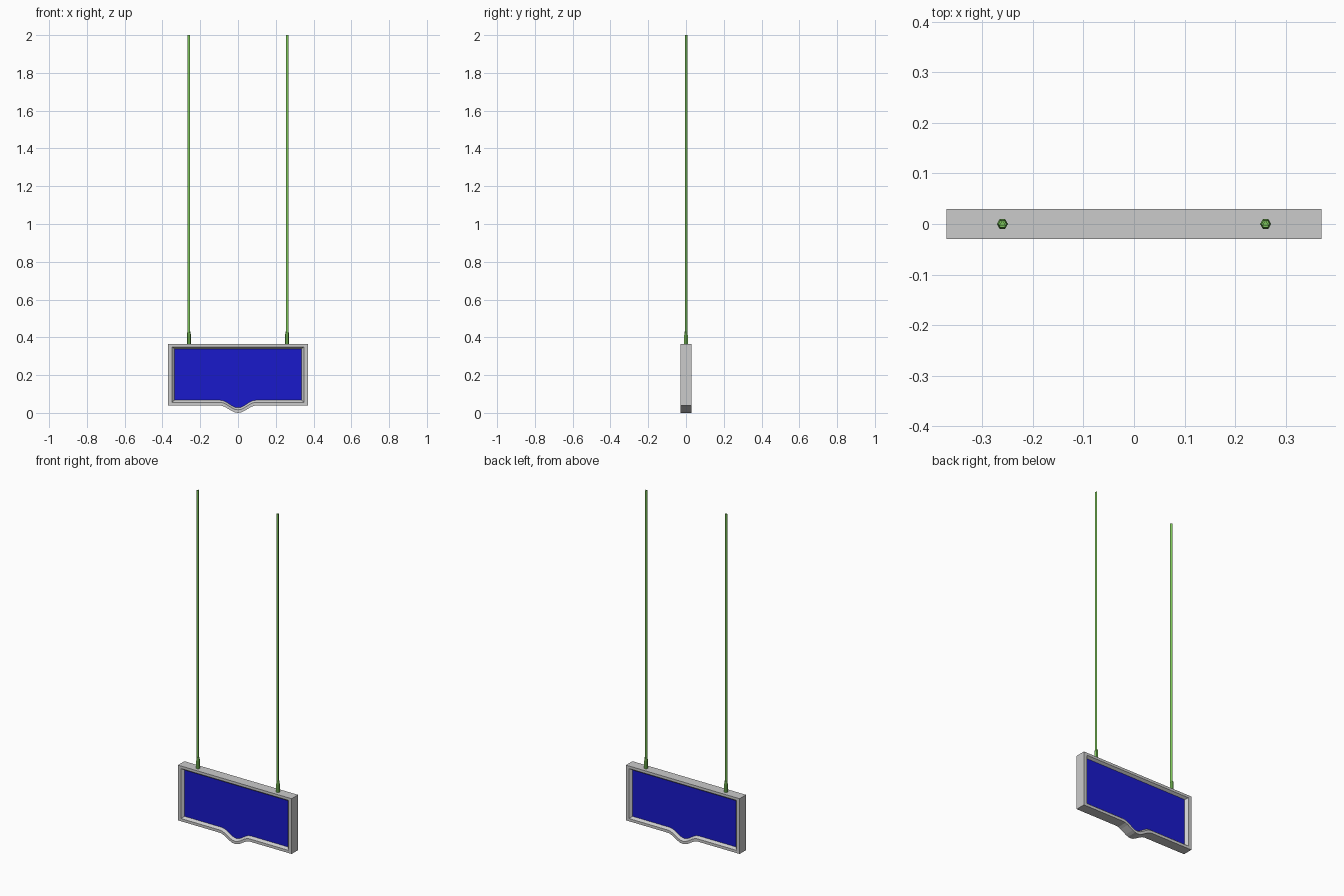
import bpy, bmesh, math

if "Cube" in bpy.data.objects:
    bpy.data.objects.remove(bpy.data.objects["Cube"])


def make_object(name, bm, color=None):
    bmesh.ops.recalc_face_normals(bm, faces=bm.faces[:])
    me = bpy.data.meshes.new(name)
    bm.to_mesh(me)
    bm.free()
    ob = bpy.data.objects.new(name, me)
    bpy.context.collection.objects.link(ob)
    if color:
        mat = bpy.data.materials.new(name + "_colour")
        mat.diffuse_color = (*color, 1)
        mat.use_nodes = True
        mat.node_tree.nodes["Principled BSDF"].inputs["Base Color"].default_value = mat.diffuse_color
        me.materials.append(mat)
    return ob


def outline(inset):
    # rectangle whose bottom edge bulges down in a bell curve
    w, top, bottom, bump, n = 0.37 - inset, 0.365 - inset * 0.75, 0.04 + inset * 0.8, 0.1 - inset * 0.2, 12
    pts = [(w, top), (-w, top), (-w, bottom)]
    for i in range(n + 1):
        x = bump * (2 * i / n - 1)
        pts.append((x, bottom - 0.02 * (1 + math.cos(math.pi * x / bump))))
    return pts + [(w, bottom)]


def bridge(bm, rings, closed=False):
    n = len(rings[0])
    pairs = list(zip(rings, rings[1:]))
    if closed:
        pairs.append((rings[-1], rings[0]))
    for a, b in pairs:
        for i in range(n):
            j = (i + 1) % n
            bm.faces.new((a[i], a[j], b[j], b[i]))


def outline_rings(bm, steps):
    return [[bm.verts.new((x, y, z)) for x, z in outline(inset)] for inset, y in steps]


# Frame: flat rim with a sloped recess on both sides
bm = bmesh.new()
steps = [(0, -0.03), (0.02, -0.03), (0.034, -0.016), (0.034, 0.016), (0.02, 0.03), (0, 0.03)]
bridge(bm, outline_rings(bm, steps), closed=True)
make_object("sign_frame", bm)

# Blue panel, visible from front and back
bm = bmesh.new()
rings = outline_rings(bm, [(0.034, -0.016), (0.034, 0.016)])
bridge(bm, rings)
for ring in rings:
    bm.faces.new(ring)
make_object("sign_panel", bm, (0.01, 0.01, 0.6))


def turned(name, x, sides, start, profile, color):
    # straight-sided prism or taper around a vertical axis
    bm = bmesh.new()
    rings = []
    for r, z in profile:
        angles = [start + math.tau * k / sides for k in range(sides)]
        rings.append([bm.verts.new((x + r * math.cos(a), r * math.sin(a), z)) for a in angles])
    bridge(bm, rings)
    bm.faces.new(rings[0])
    bm.faces.new(rings[-1])
    make_object(name, bm, color)


# Hanging rods with hexagonal sockets
green = (0.2, 0.55, 0.1)
for side, x in (("left", -0.26), ("right", 0.26)):
    turned("rod_" + side, x, 3, math.pi / 2, [(0.008, 0.36), (0.008, 2.0)], green)
    turned("socket_" + side, x, 6, 0, [(0.011, 0.36), (0.011, 0.41), (0.008, 0.43)], green)
